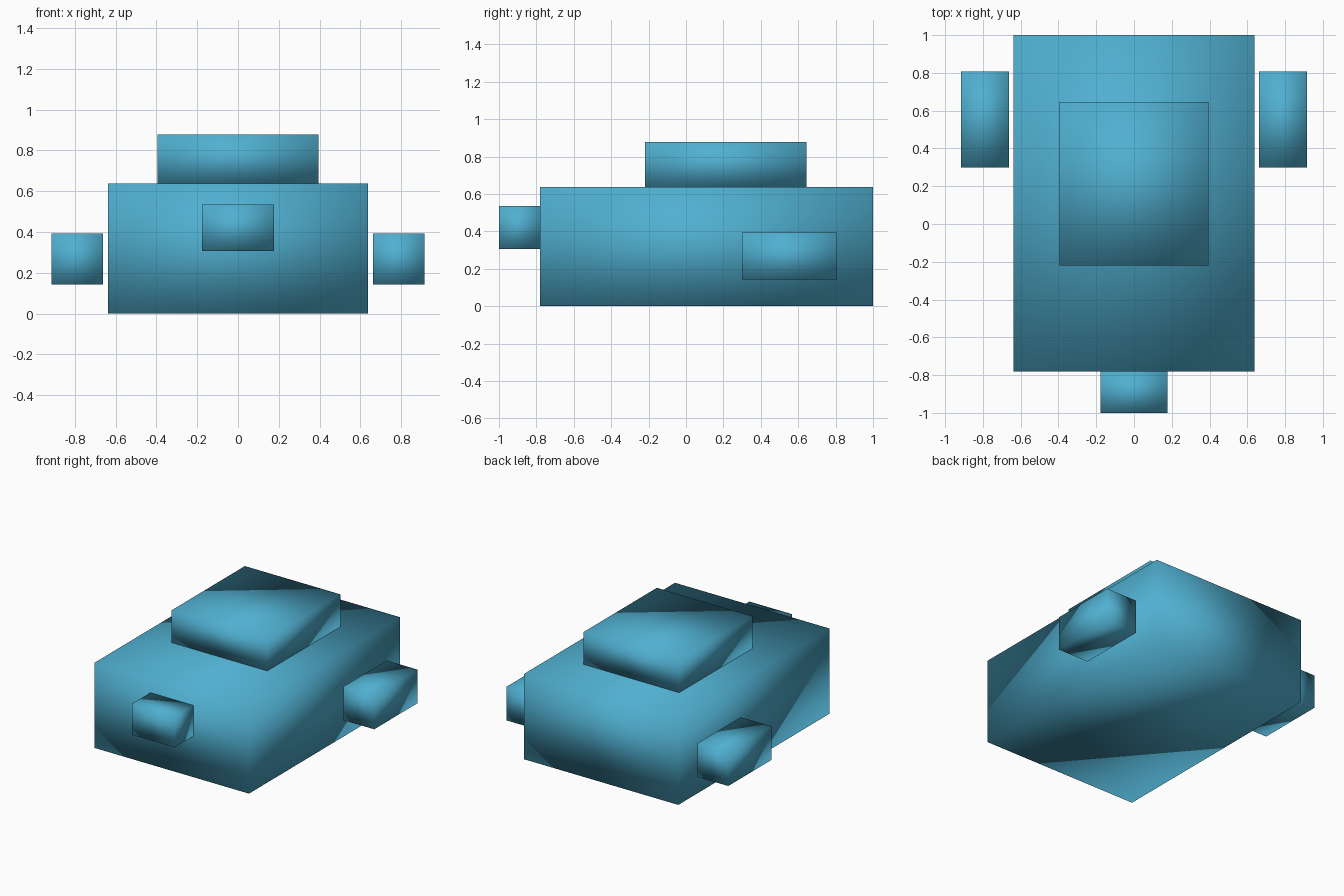
import bpy
import bmesh

if "Cube" in bpy.data.objects:
    bpy.data.objects.remove(bpy.data.objects["Cube"])

paint = bpy.data.materials.new("blue_paint")
paint.diffuse_color = (0.08, 0.43, 0.63, 1.0)
paint.use_nodes = True
paint.node_tree.nodes["Principled BSDF"].inputs["Base Color"].default_value = paint.diffuse_color


def box(name, x, y, z):
    """Smooth-shaded box from (min, max) ranges on each axis."""
    bm = bmesh.new()
    bmesh.ops.create_cube(bm, size=1.0)
    ranges = (x, y, z)
    bmesh.ops.scale(bm, vec=[hi - lo for lo, hi in ranges], verts=bm.verts)
    for face in bm.faces:
        face.smooth = True
    mesh = bpy.data.meshes.new(name)
    bm.to_mesh(mesh)
    bm.free()
    mesh.materials.append(paint)
    obj = bpy.data.objects.new(name, mesh)
    obj.location = [(lo + hi) / 2 for lo, hi in ranges]
    bpy.context.collection.objects.link(obj)
    return obj


# Main body, raised top block and front nose
box("body", (-0.637, 0.637), (-0.78, 1.0), (0.0, 0.637))
box("top_block", (-0.395, 0.395), (-0.22, 0.645), (0.637, 0.878))
box("nose", (-0.177, 0.177), (-1.0, -0.78), (0.306, 0.536))

# Pair of side blocks, standing slightly clear of the body
for side, x in (("right", (0.662, 0.915)), ("left", (-0.915, -0.662))):
    box(side + "_side_block", x, (0.30, 0.808), (0.142, 0.394))
